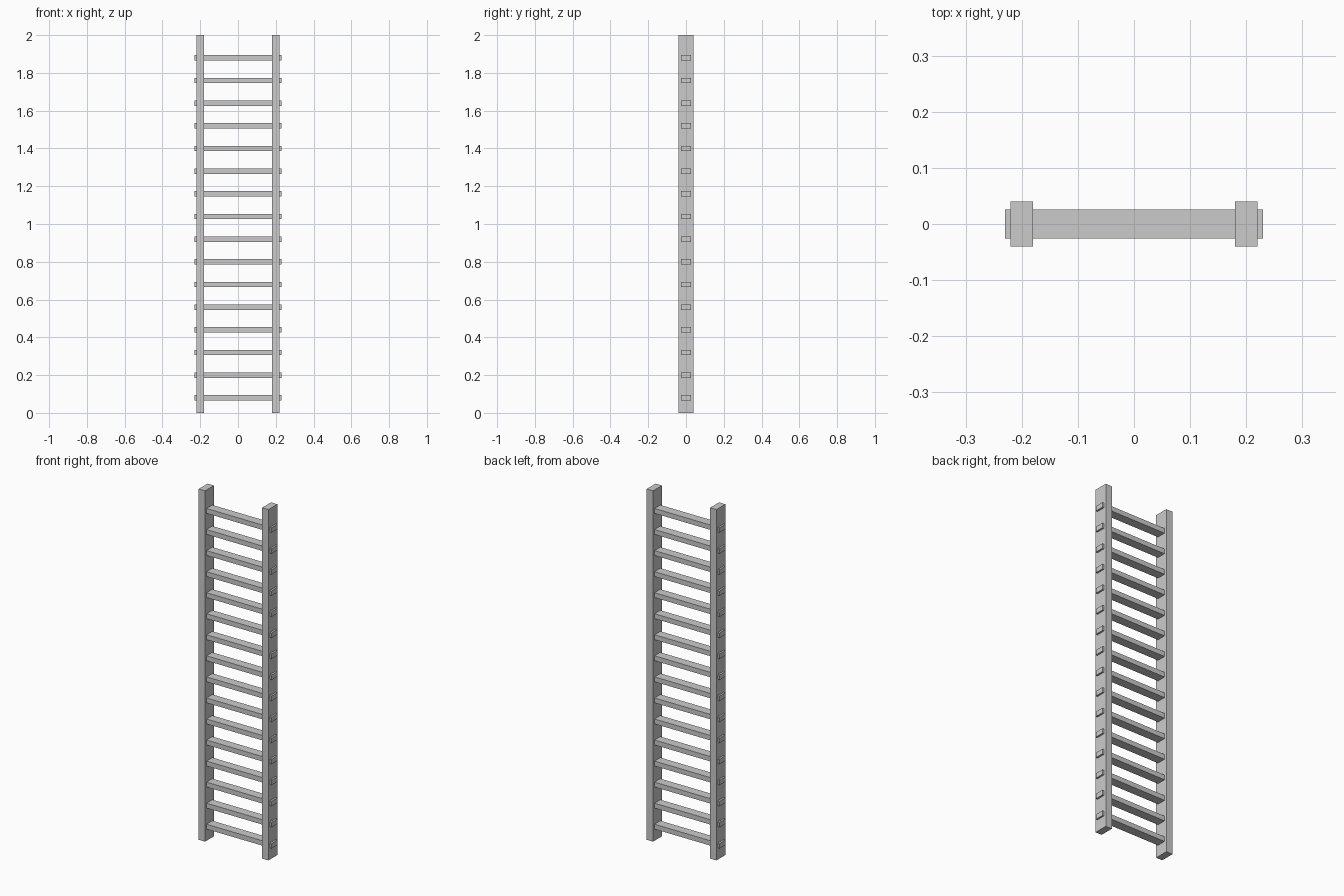
import bpy

if "Cube" in bpy.data.objects:
    bpy.data.objects.remove(bpy.data.objects["Cube"])

HEIGHT = 2.0
RUNG_COUNT = 16
FIRST_RUNG_Z = 0.08
RUNG_SPACING = 0.12


def box(name, size, location):
    bpy.ops.mesh.primitive_cube_add(size=1, location=location)
    obj = bpy.context.object
    obj.name = name
    obj.scale = size
    bpy.ops.object.transform_apply(location=False, rotation=False, scale=True)
    return obj


# Side rails
for side, x in (("left", -0.2), ("right", 0.2)):
    box(f"{side}_rail", (0.04, 0.08, HEIGHT), (x, 0, HEIGHT / 2))

# Rungs, passing through the rails with short protruding ends
for i in range(RUNG_COUNT):
    z = FIRST_RUNG_Z + i * RUNG_SPACING
    box(f"rung_{i + 1:02d}", (0.46, 0.052, 0.028), (0, 0, z))
